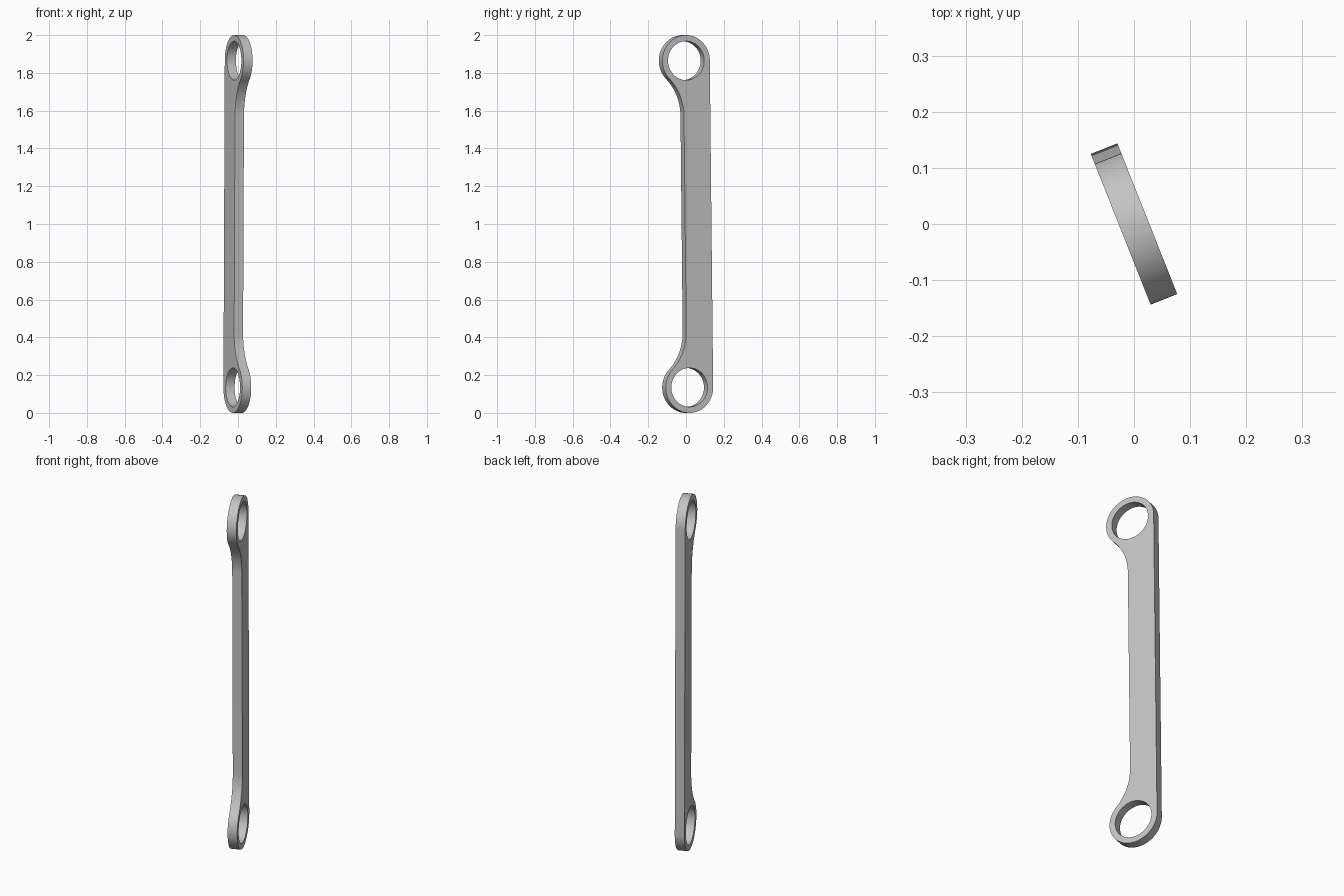
import bpy
import bmesh
from math import sin, cos, pi, atan2, sqrt
from mathutils import Matrix, Vector

default = bpy.data.objects.get("Cube")
if default:
    bpy.data.objects.remove(default, do_unlink=True)

RING_R, HOLE_R = 0.135, 0.103     # eye rings at both ends
EYE_Z = 0.865                     # eye distance from the middle
NECK_U = -0.015                   # recessed edge of the bar
FILLET_D = 0.292                  # fillet start below the eye centre
THICK = 0.051
TILT, TURN = 0.011, 1.949         # lean in the plate plane, heading about z


def arc(cu, cz, r, a0, a1, n):
    return [(cu + r * cos(a0 + (a1 - a0) * i / n),
             cz + r * sin(a0 + (a1 - a0) * i / n)) for i in range(n + 1)]


# Upper half of the outline: concave fillet, then round the eye
fillet_r = (FILLET_D**2 + NECK_U**2 - RING_R**2) / (2 * (RING_R + NECK_U))
join = atan2(FILLET_D, fillet_r - NECK_U)
upper = arc(NECK_U - fillet_r, EYE_Z - FILLET_D, fillet_r, 0, join, 16)
upper += arc(0, EYE_Z, RING_R, pi + join, 0, 48)[1:]
lower = [(u, -z) for u, z in reversed(upper)]
loops = [upper + lower]
loops += [arc(0, s * EYE_Z, HOLE_R, 0, 2 * pi, 64)[:-1] for s in (1, -1)]

# Fill the outline with its two holes and give it thickness
bm = bmesh.new()
for loop in loops:
    verts = [bm.verts.new((u, -THICK / 2, z)) for u, z in loop]
    for i, v in enumerate(verts):
        bm.edges.new((v, verts[i - 1]))
bmesh.ops.triangle_fill(bm, edges=bm.edges[:], use_beauty=True,
                        use_dissolve=False, normal=Vector((0, -1, 0)))
region = bmesh.ops.extrude_face_region(bm, geom=bm.faces[:])
moved = [g for g in region["geom"] if isinstance(g, bmesh.types.BMVert)]
bmesh.ops.translate(bm, verts=moved, vec=(0, THICK, 0))
bmesh.ops.recalc_face_normals(bm, faces=bm.faces[:])

# Lean, turn and stand the plate on the ground
bm.transform(Matrix.Rotation(TURN, 4, "Z") @ Matrix.Rotation(-TILT, 4, "Y"))
low = min(v.co.z for v in bm.verts)
bmesh.ops.translate(bm, verts=bm.verts[:], vec=(0, 0, -low))

mesh = bpy.data.meshes.new("link_plate")
bm.to_mesh(mesh)
bm.free()
plate = bpy.data.objects.new("link_plate", mesh)
bpy.context.collection.objects.link(plate)

# Grey metal
grey = bpy.data.materials.new("grey_metal")
grey.use_nodes = True
colour = (0.55, 0.55, 0.55, 1)
grey.diffuse_color = colour
grey.node_tree.nodes["Principled BSDF"].inputs["Base Color"].default_value = colour
mesh.materials.append(grey)

bpy.ops.object.select_all(action="DESELECT")
plate.select_set(True)
bpy.context.view_layer.objects.active = plate
bpy.ops.object.shade_smooth_by_angle(angle=pi / 6)
